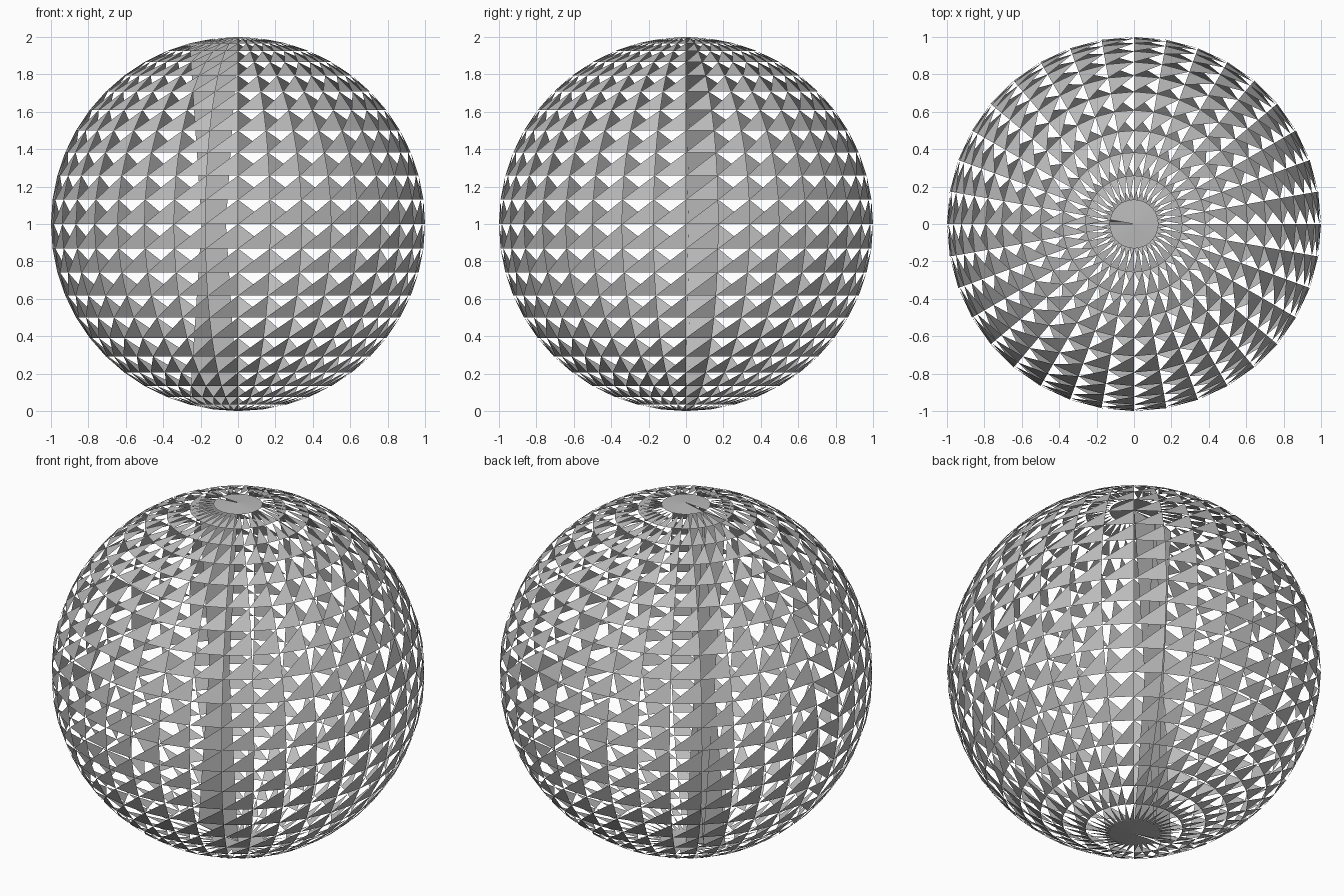
import bpy
import bmesh
from math import sin, cos, pi
from mathutils import Vector

SECTORS, STACKS = 36, 24

if "Cube" in bpy.data.objects:
    bpy.data.objects.remove(bpy.data.objects["Cube"], do_unlink=True)

grey = bpy.data.materials.new("plain grey")
grey.use_nodes = True
grey.diffuse_color = (0.5, 0.5, 0.5, 1)
grey.node_tree.nodes["Principled BSDF"].inputs["Base Color"].default_value = grey.diffuse_color


def point(ring, sector):
    """Ring 0 is the bottom pole; sectors run anticlockwise from -x."""
    polar = pi * ring / STACKS
    turn = pi + 2 * pi * sector / SECTORS
    return Vector((sin(polar) * cos(turn), sin(polar) * sin(turn), 1 - cos(polar)))


def add_panels(name, triangles):
    """Build one flat-shaded object from triangles of (ring, sector) corners."""
    bm = bmesh.new()
    for corners in triangles:
        bm.faces.new([bm.verts.new(point(*c)) for c in corners])
    bmesh.ops.remove_doubles(bm, verts=bm.verts, dist=0.0001)
    mesh = bpy.data.meshes.new(name)
    bm.to_mesh(mesh)
    bm.free()
    mesh.materials.append(grey)
    bpy.context.collection.objects.link(bpy.data.objects.new(name, mesh))


last = SECTORS - 1
rows = range(1, STACKS - 1)

# Lattice shell: one right triangle in each cell
add_panels("lattice_shell", [((r, s), (r, s + 1), (r + 1, s + 1))
                             for r in rows for s in range(last)])

# Seam column: the triangles are turned over
add_panels("seam_column", [((r, SECTORS), (r + 1, SECTORS), (r + 1, last)) for r in rows])

# Closed caps at both poles, each with a slit at the seam
add_panels("bottom_cap", [((0, 0), (1, s + 1), (1, s)) for s in range(last)])
add_panels("top_cap", [((STACKS, 0), (STACKS - 1, s), (STACKS - 1, s + 1)) for s in range(last)])

# Two long slivers crossing the inside from pole to pole
add_panels("inner_slivers", [
    ((0, 0), (2, 0), (STACKS - 1, last)),
    ((STACKS, 0), (STACKS - 2, 0), (1, last)),
])
